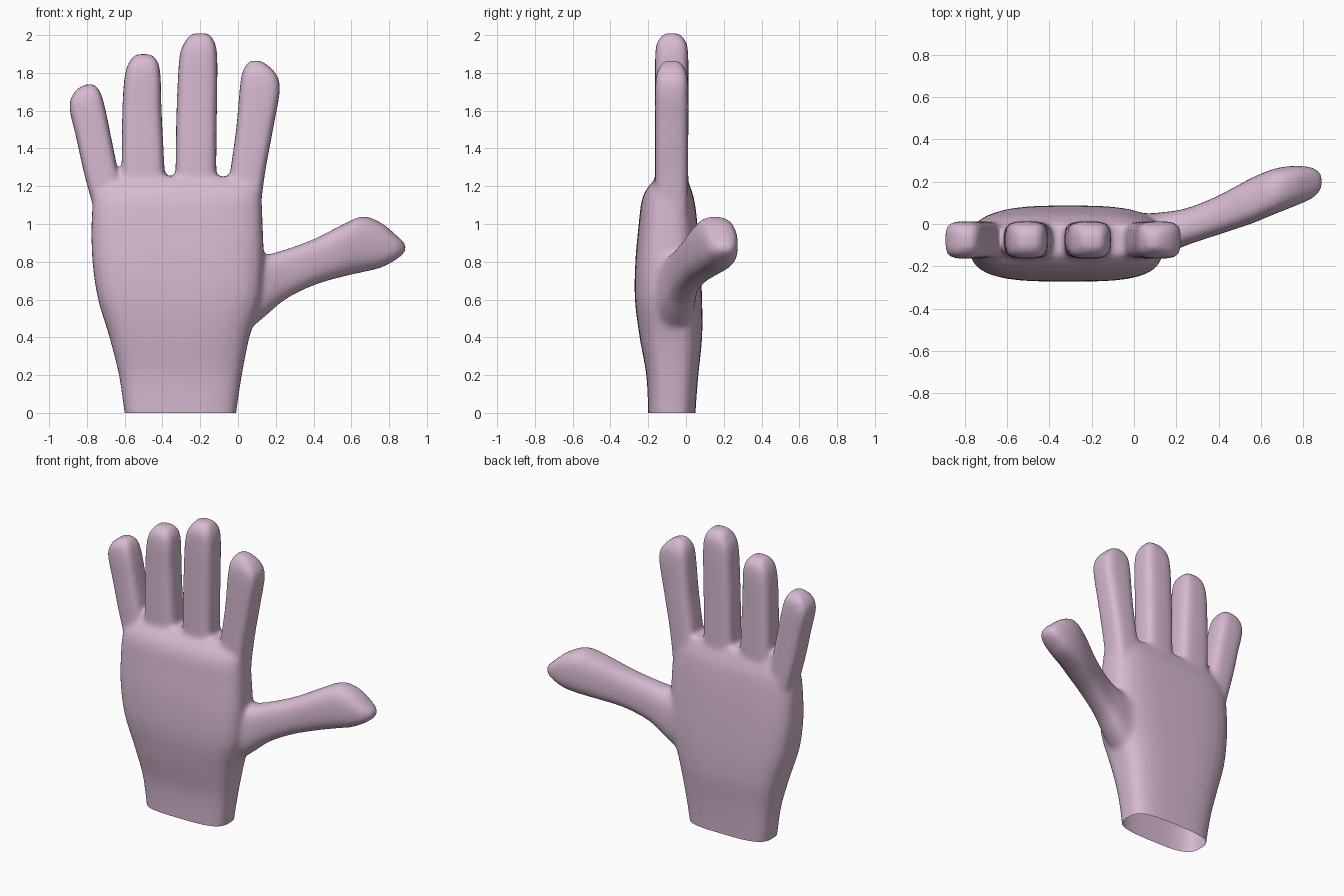
import bpy, bmesh
from math import cos, sin, pi
from mathutils import Vector

cube = bpy.data.objects.get("Cube")
if cube:
    bpy.data.objects.remove(cube)

SIDES, STEPS = 40, 6


def spline(rows):
    """Smoothly interpolate a list of section rows."""
    pts = [Vector(r) for r in rows]
    out = []
    for i in range(len(pts) - 1):
        p0, p1, p2 = pts[max(i - 1, 0)], pts[i], pts[i + 1]
        p3 = pts[min(i + 2, len(pts) - 1)]
        for s in range(STEPS):
            t = s / STEPS
            out.append(p1 + (p2 - p0) * (t / 2) + (p0 * 2 - p1 * 5 + p2 * 4 - p3) * (t * t / 2)
                       + (p1 * 3 - p0 - p2 * 3 + p3) * (t ** 3 / 2))
    return out + [pts[-1]]


def loft(bm, rows, power, place):
    """Skin rounded-box sections (t, a0, a1, b0, b1); place maps (a, b, t) to a point."""
    rings = []
    for t, a0, a1, b0, b1 in spline(rows):
        ring = []
        for k in range(SIDES):
            c, s = cos(2 * pi * k / SIDES), sin(2 * pi * k / SIDES)
            r = (abs(c) ** power + abs(s) ** power) ** (-1 / power)
            a = (a0 + a1) / 2 + (a1 - a0) / 2 * r * c
            b = (b0 + b1) / 2 + (b1 - b0) / 2 * r * s
            ring.append(bm.verts.new(place(a, b, t)))
        rings.append(ring)
    for lo, hi in zip(rings, rings[1:]):
        for k in range(SIDES):
            n = (k + 1) % SIDES
            bm.faces.new((lo[k], lo[n], hi[n], hi[k]))
    bm.faces.new(rings[0][::-1])
    bm.faces.new(rings[-1])


def upright(a, b, t):
    return (a, b, t)


def sideways(a, b, t):
    return (t, a, b)


bm = bmesh.new()

# Wrist and palm: height, x range, y range
palm = [(-.1, -.58, -.02, -.2, .05), (0, -.6, -.01, -.2, .05), (.2, -.63, .02, -.21, .065),
        (.4, -.68, .06, -.245, .085), (.6, -.74, .12, -.27, .085), (.8, -.77, .135, -.268, .075),
        (1, -.775, .13, -.25, .06), (1.12, -.765, .125, -.235, .045),
        (1.19, -.735, .12, -.205, .025), (1.25, -.66, .08, -.15, 0)]
loft(bm, palm, 3.4, upright)

# Fingers: height, x range; the last two sections round the tip
fingers = {
    "little": [(1, -.74, -.58), (1.25, -.81, -.63), (1.45, -.855, -.67), (1.62, -.892, -.705),
               (1.7, -.865, -.73), (1.74, -.81, -.76)],
    "ring": [(1, -.61, -.38), (1.3, -.615, -.39), (1.6, -.612, -.405), (1.78, -.6, -.41),
             (1.86, -.575, -.425), (1.9, -.54, -.46)],
    "middle": [(1, -.33, -.11), (1.3, -.33, -.115), (1.6, -.325, -.112), (1.88, -.31, -.11),
               (1.965, -.28, -.125), (2.01, -.245, -.155)],
    "index": [(1, -.08, .11), (1.25, -.045, .14), (1.5, -.01, .185), (1.72, .01, .222),
              (1.81, .025, .19), (1.865, .06, .12)],
}
for rows in fingers.values():
    inset = [0] * (len(rows) - 2) + [.012, .05]
    loft(bm, [(z, x0, x1, -.163 + d, .012 - d) for (z, x0, x1), d in zip(rows, inset)],
         4, upright)

# Thumb: x, y range, z range
thumb = [(-.12, -.2, .05, .45, .85), (.05, -.17, .05, .45, .85), (.13, -.15, .055, .5, .835),
         (.25, -.1, .075, .6, .865), (.4, -.05, .135, .675, .92), (.55, 0, .215, .72, .995),
         (.66, .045, .26, .745, 1.04), (.76, .085, .275, .77, 1.005),
         (.85, .125, .265, .82, .93), (.89, .17, .23, .86, .89)]
loft(bm, thumb, 2.7, sideways)

mesh = bpy.data.meshes.new("hand")
bm.to_mesh(mesh)
bm.free()
hand = bpy.data.objects.new("hand", mesh)
bpy.context.scene.collection.objects.link(hand)

# Fuse the parts into one skin and soften the joins
remesh = hand.modifiers.new("fuse", 'REMESH')
remesh.mode = 'VOXEL'
remesh.voxel_size = .014
soften = hand.modifiers.new("soften", 'SMOOTH')
soften.factor = .5
soften.iterations = 14
graph = bpy.context.evaluated_depsgraph_get()
skin = bpy.data.meshes.new_from_object(hand.evaluated_get(graph))
hand.modifiers.clear()

# Cut the wrist open at the ground
bm = bmesh.new()
bm.from_mesh(skin)
bmesh.ops.bisect_plane(bm, geom=bm.verts[:] + bm.edges[:] + bm.faces[:],
                       plane_co=(0, 0, 0), plane_no=(0, 0, 1), clear_inner=True)
for f in bm.faces:
    f.smooth = True
bm.to_mesh(skin)
bm.free()
hand.data = skin
bpy.data.meshes.remove(mesh)
skin.name = "hand"

# Skin colour
colour = (.68, .49, .64, 1)
mat = bpy.data.materials.new("pale pink skin")
mat.use_nodes = True
mat.diffuse_color = colour
mat.node_tree.nodes["Principled BSDF"].inputs["Base Color"].default_value = colour
skin.materials.clear()
skin.materials.append(mat)
